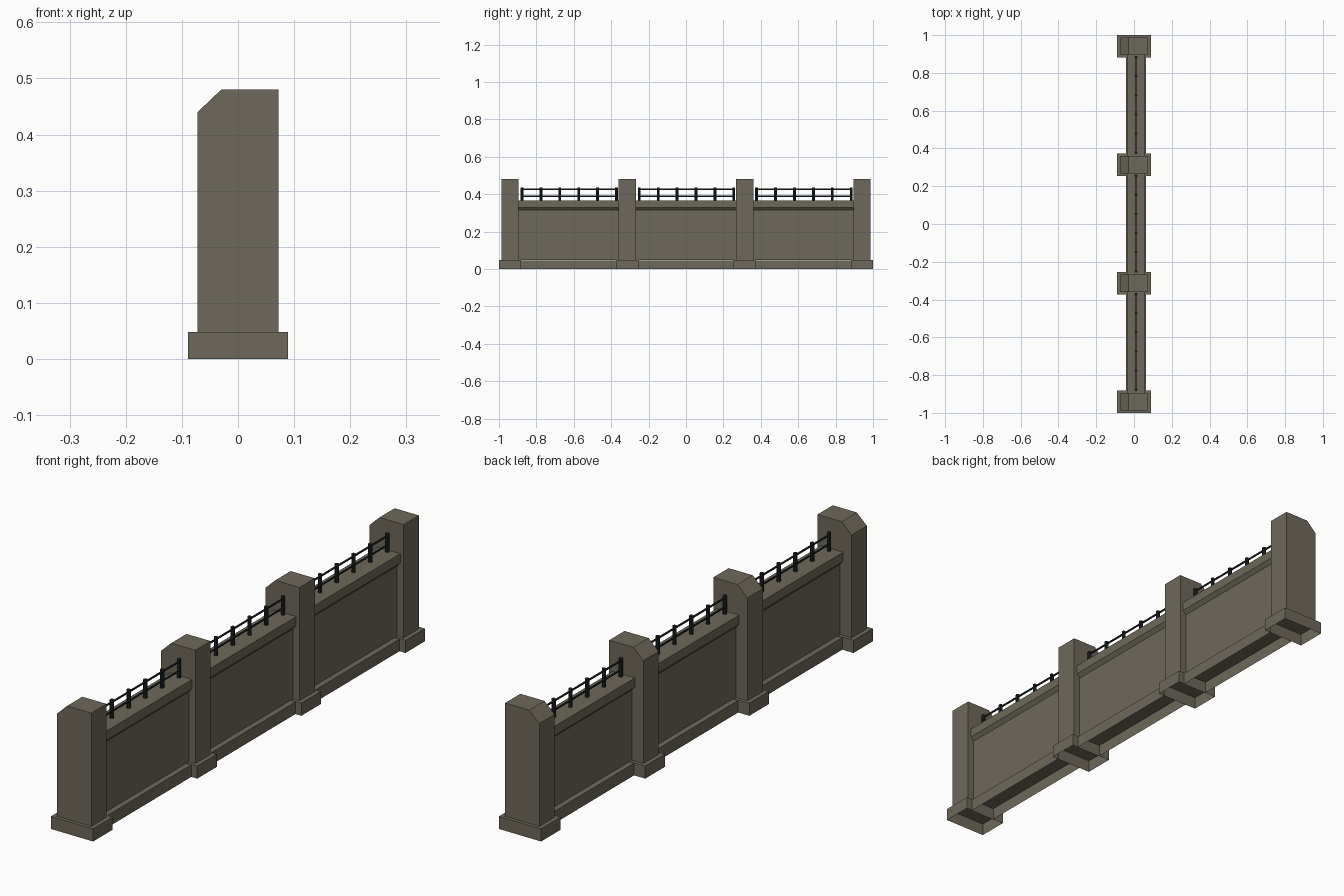
import bpy, bmesh, math
from mathutils import Matrix

if "Cube" in bpy.data.objects:
    bpy.data.objects.remove(bpy.data.objects["Cube"])


def material(name, rgb):
    m = bpy.data.materials.new(name)
    m.diffuse_color = (*rgb, 1)
    m.use_nodes = True
    m.node_tree.nodes["Principled BSDF"].inputs["Base Color"].default_value = m.diffuse_color
    return m


STONE = material("weathered_stone", (0.155, 0.14, 0.104))
IRON = material("dark_iron", (0.014, 0.019, 0.021))


def finish(name, bm, mat):
    bmesh.ops.recalc_face_normals(bm, faces=bm.faces)
    me = bpy.data.meshes.new(name)
    bm.to_mesh(me)
    bm.free()
    me.materials.append(mat)
    ob = bpy.data.objects.new(name, me)
    bpy.context.collection.objects.link(ob)
    return ob


def prism(name, profile, y0, y1, mat, open_bottom=False):
    """Extrude an (x, z) profile along y; optionally leave the underside open."""
    bm = bmesh.new()
    face = bm.faces.new([bm.verts.new((x, y0, z)) for x, z in profile])
    ext = bmesh.ops.extrude_face_region(bm, geom=[face], use_keep_orig=True)
    verts = [g for g in ext["geom"] if isinstance(g, bmesh.types.BMVert)]
    bmesh.ops.translate(bm, verts=verts, vec=(0, y1 - y0, 0))
    bmesh.ops.recalc_face_normals(bm, faces=bm.faces)
    if open_bottom:
        low = min(z for _, z in profile)
        under = [f for f in bm.faces if all(abs(v.co.z - low) < 1e-5 for v in f.verts)]
        bmesh.ops.delete(bm, geom=under, context="FACES")
    return finish(name, bm, mat)


def rect(x0, x1, z0, z1):
    return [(x0, z0), (x1, z0), (x1, z1), (x0, z1)]


BASE_H = 0.048
CX = 0.011           # wall centre line
PILLARS = [-0.941, -0.3137, 0.3137, 0.941]

# pillars with one chamfered top edge, on open-bottomed bases
for i, y in enumerate(PILLARS):
    prism(f"pillar_base_{i}", rect(-0.089, 0.089, 0, BASE_H), y - 0.059, y + 0.059, STONE, True)
    prism(f"pillar_shaft_{i}",
          [(-0.072, BASE_H), (0.072, BASE_H), (0.072, 0.48), (-0.03, 0.48), (-0.072, 0.44)],
          y - 0.046, y + 0.046, STONE, True)

# wall section: body flaring out to a coping
half = [(0.034, BASE_H), (0.034, 0.315), (0.047, 0.33), (0.047, 0.365)]
section = [(CX + x, z) for x, z in half] + [(CX - x, z) for x, z in reversed(half)]

for i in range(3):
    a, b = PILLARS[i] + 0.045, PILLARS[i + 1] - 0.045
    prism(f"wall_{i}", section, a, b, STONE, True)
    prism(f"wall_plinth_{i}", rect(CX - 0.053, CX + 0.053, 0, BASE_H - 0.002),
          a + 0.012, b - 0.012, STONE, True)

    # iron railing: six posts and two rails
    bm = bmesh.new()
    first, last = PILLARS[i] + 0.064, PILLARS[i + 1] - 0.058
    for k in range(6):
        y = first + (last - first) * k / 5
        bmesh.ops.create_cone(bm, cap_ends=True, segments=8, radius1=0.0075, radius2=0.0075,
                              depth=0.073, matrix=Matrix.Translation((CX, y, 0.3985)))
    for z in (0.39, 0.425):
        bmesh.ops.create_cone(bm, cap_ends=True, segments=6, radius1=0.004, radius2=0.004,
                              depth=last - first,
                              matrix=Matrix.Translation((CX, (first + last) / 2, z))
                              @ Matrix.Rotation(math.pi / 2, 4, "X"))
    finish(f"railing_{i}", bm, IRON)
